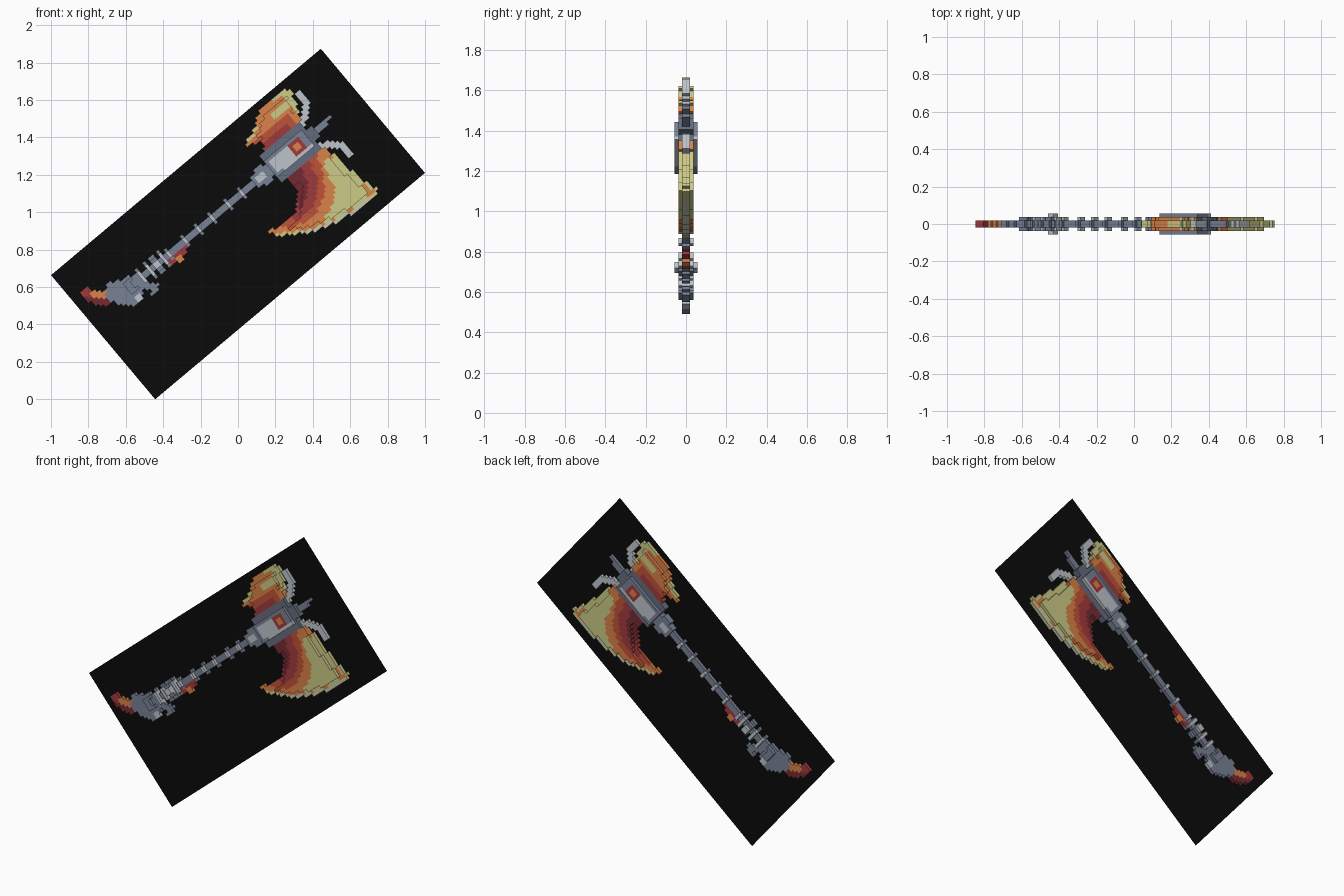
import bpy, bmesh, math

cube = bpy.data.objects.get("Cube")
if cube:
    bpy.data.objects.remove(cube, do_unlink=True)

CELL = 0.01883            # edge of one voxel
TILT = math.radians(40)
AXIS = 6                  # row of the handle's centre line
HALF_L, HALF_W = 50, 23   # backing panel half size in voxels
CENTRE_Z = CELL * (HALF_L * math.sin(TILT) + HALF_W * math.cos(TILT))

# Flat colours, given as display values
PALETTE = {
    "black": (11, 11, 11), "slate": (120, 130, 150), "dark_slate": (100, 108, 126),
    "light_grey": (190, 196, 203), "maroon": (118, 42, 50), "red": (160, 58, 60),
    "rust": (192, 82, 56), "orange": (218, 130, 72), "yellow": (205, 203, 135),
    "pale_edge": (196, 202, 172),
}
NAMES = list(PALETTE)


def linear(v):
    v /= 255
    return v / 12.92 if v < 0.04045 else ((v + 0.055) / 1.055) ** 2.4


def make_material(name):
    mat = bpy.data.materials.new(name)
    mat.use_nodes = True
    colour = [linear(c) for c in PALETTE[name]] + [1]
    mat.diffuse_color = colour
    bsdf = mat.node_tree.nodes["Principled BSDF"]
    bsdf.inputs["Base Color"].default_value = colour
    bsdf.inputs["Roughness"].default_value = 0.9
    return mat


MATERIALS = [make_material(n) for n in NAMES]
taken = set()


def inside(poly, x, y):
    hit = False
    for (x1, y1), (x2, y2) in zip(poly, poly[1:] + poly[:1]):
        if (y1 > y) != (y2 > y) and x < x1 + (y - y1) * (x2 - x1) / (y2 - y1):
            hit = not hit
    return hit


def fill(poly):
    """Voxels whose centre lies in the polygon."""
    xs, ys = zip(*poly)
    return {(i, j)
            for i in range(math.floor(min(xs)), math.ceil(max(xs)))
            for j in range(math.floor(min(ys)), math.ceil(max(ys)))
            if inside(poly, i + 0.5, j + 0.5)}


def box(a0, a1, half):
    """Block along the handle, centred on its axis."""
    return {(i, j) for i in range(a0, a1) for j in range(AXIS - half, AXIS + half)}


def mirror(cells):
    return {(i, 2 * AXIS - 1 - j) for i, j in cells}


def shrink(cells, times=1):
    for _ in range(times):
        cells = {(i, j) for i, j in cells
                 if {(i + 1, j), (i - 1, j), (i, j + 1), (i, j - 1)} <= cells}
    return cells


def finish(name, bm):
    mesh = bpy.data.meshes.new(name)
    bm.to_mesh(mesh)
    bm.free()
    for mat in MATERIALS:
        mesh.materials.append(mat)
    obj = bpy.data.objects.new(name, mesh)
    obj.rotation_euler = (0, -TILT, 0)
    obj.location = (0, 0, CENTRE_Z)
    bpy.context.collection.objects.link(obj)


def voxels(name, layers):
    """Layers of (cells, colour, depth); later layers repaint earlier ones."""
    grid = {}
    for cells, colour, depth in layers:
        for c in cells - taken:
            grid[c] = (NAMES.index(colour), depth or grid.get(c, (0, 1))[1])
    taken.update(grid)
    bm = bmesh.new()

    def quad(points, index):
        face = bm.faces.new([bm.verts.new([v * CELL for v in p]) for p in points])
        face.material_index = index

    for (i, j), (colour, d) in grid.items():
        ring = [(i, j), (i + 1, j), (i + 1, j + 1), (i, j + 1)]
        quad([(a, -d, b) for a, b in ring], colour)
        quad([(a, d, b) for a, b in reversed(ring)], colour)
        beside = [(i, j - 1), (i + 1, j), (i, j + 1), (i - 1, j)]
        for k, near in enumerate(beside):
            e = grid.get(near, (0, 0))[1]
            p, q = ring[k], ring[(k + 1) % 4]
            spans = [(-d, d)] if e == 0 else [(-d, -e), (e, d)]
            for y0, y1 in spans:
                if d > e:
                    quad([(p[0], y0, p[1]), (p[0], y1, p[1]),
                          (q[0], y1, q[1]), (q[0], y0, q[1])], colour)
    bmesh.ops.remove_doubles(bm, verts=bm.verts, dist=CELL / 100)
    finish(name, bm)


# Flat black backing panel
panel = bmesh.new()
panel.faces.new([panel.verts.new((a * HALF_L * CELL, 0, b * HALF_W * CELL))
                 for a, b in ((-1, -1), (1, -1), (1, 1), (-1, 1))])
finish("backing_panel", panel)

# Axe head block with raised plate and gem
voxels("head", [
    (box(11, 17, 2) | box(13, 16, 3), "slate", 2),
    (box(12, 15, 1), "light_grey", 2),
    (box(17, 32, 5), "dark_slate", 2),
    (box(17, 31, 3), "slate", 3),
    (box(18, 27, 2), "light_grey", 3),
    (fill([(20, 3), (31, 3), (31, 4), (20, 4)]), "light_grey", 3),
    (box(25, 29, 2), "red", 3),
    (box(26, 28, 1), "orange", 3),
])
voxels("top_spike", [(fill([(32, 4), (36, 5), (40, 6), (40, 7), (36, 7), (32, 8)]), "slate", 1),
                     (box(32, 34, 2), "dark_slate", 2)])

# Pair of pale hooks beside the spike
hook = fill([(32, 9), (35, 10), (38, 13), (37.6, 18), (36, 18), (36, 14), (34, 12), (32, 11)])
voxels("upper_hook", [(hook, "light_grey", 1)])
voxels("lower_hook", [(mirror(hook), "light_grey", 1)])

# Large blade with bands from red to yellow
blade = fill([(19, 1), (33, 1), (34, -5), (35, -12), (37, -18), (34, -19.5), (22.5, -18),
              (14, -15), (7, -10.5), (4.5, -7), (10, -8), (15, -7.5), (18.5, -4.5)])
rim = {(i, j) for i, j in blade - shrink(blade) if j < -9 or i > 32}
voxels("large_blade", [
    (blade, "orange", 1),
    (shrink(blade, 2) | {c for c in blade if c[1] > -3}, "orange", 2),
    (blade & fill([(19, 1), (30, 1), (28, -4), (25, -9), (19, -12), (10, -11), (9, -7), (18, -4)]),
     "rust", None),
    (blade & fill([(18, 1), (27, 1), (26, -4), (23, -8), (19, -10), (13, -9.5), (14, -7), (18, -4)]),
     "red", None),
    (blade & fill([(18, 1), (24, 1), (23, -3), (20, -7), (16, -8), (18, -4)]), "maroon", None),
    (blade & fill([(29, -3), (32, -2), (34, -5), (35, -13), (33, -18), (23, -17),
                   (18, -15), (25, -13), (28, -10)]), "yellow", None),
    (rim, "pale_edge", 1),
    ({c for c in rim if c[0] > 32 or c[0] < 12}, "yellow", 1),
])

# Small rear blade
small = fill([(15, 16), (20, 17.5), (26, 21), (35, 21), (36, 19), (34, 14), (33, 11),
              (19, 11), (20, 13.5), (17, 15)])
small_rim = {(i, j) for i, j in small - shrink(small) if j > 15}
voxels("small_blade", [
    (small, "orange", 1),
    (shrink(small, 2) | {c for c in small if c[1] < 14}, "orange", 2),
    ({c for c in small if c[1] < 15 and c[0] < 31}, "rust", None),
    ({c for c in small if c[1] < 13 and c[0] < 29}, "red", None),
    ({c for c in small if c[1] in (16, 17) and c[0] > 26}, "yellow", None),
    ({c for c in small if c[0] > 32}, "yellow", None),
    ({c for c in small_rim if c[0] < 22 or c[0] > 29}, "yellow", 1),
])

# Grip rings, collars and shaft
for n, a in enumerate((-21, -15, -10, -5, 1, 6)):
    voxels(f"grip_ring_{n + 1}", [(box(a, a + 1, 2), "slate", 1),
                                  (box(a, a + 1, 1), "light_grey", 2)])
voxels("large_collar", [(box(-26, -24, 3), "slate", 1), (box(-26, -24, 2), "slate", 2),
                        (box(-26, -24, 1), "light_grey", 3)])
for n, a in enumerate((-31, -28, -23)):
    voxels(f"small_collar_{n + 1}", [(box(a, a + 1, 3), "slate", 1),
                                     (box(a, a + 1, 2), "light_grey", 2)])
voxels("shaft", [(box(-34, 11, 1), "slate", 1)])

# Ember trailing along the shaft
voxels("shaft_ember", [
    (fill([(-23, 5), (-14, 5), (-14, 4), (-17, 3), (-19, 2), (-21, 3)]), "red", 1),
    (fill([(-20, 2), (-18, 2), (-18, 4), (-20, 4)]), "orange", 1),
])

# Curved pommel with hooked tail
voxels("pommel", [
    (fill([(-39, 11), (-35, 9), (-31, 8), (-31, 4), (-29, 3), (-28, 1), (-30, 0), (-32, 0),
           (-31, 2), (-33, 3), (-34, 1), (-37, 1), (-41, 5), (-42, 8)]), "slate", 1),
    (box(-36, -33, 2), "slate", 2),
    (fill([(-36, 1), (-34, 1), (-34, 3), (-36, 3)]), "light_grey", 1),
])

# Flame at the end of the pommel
voxels("pommel_flame", [
    (fill([(-44.5, 13.5), (-42.5, 11.5), (-39.5, 8.5), (-42, 6), (-45, 7), (-47, 11)]), "maroon", 1),
    (fill([(-44.5, 13.5), (-42.5, 11.5), (-40, 9), (-42, 8), (-45, 11)]), "orange", 1),
    (fill([(-47, 14), (-44, 14), (-44, 12), (-46, 11)]), "red", 1),
])
